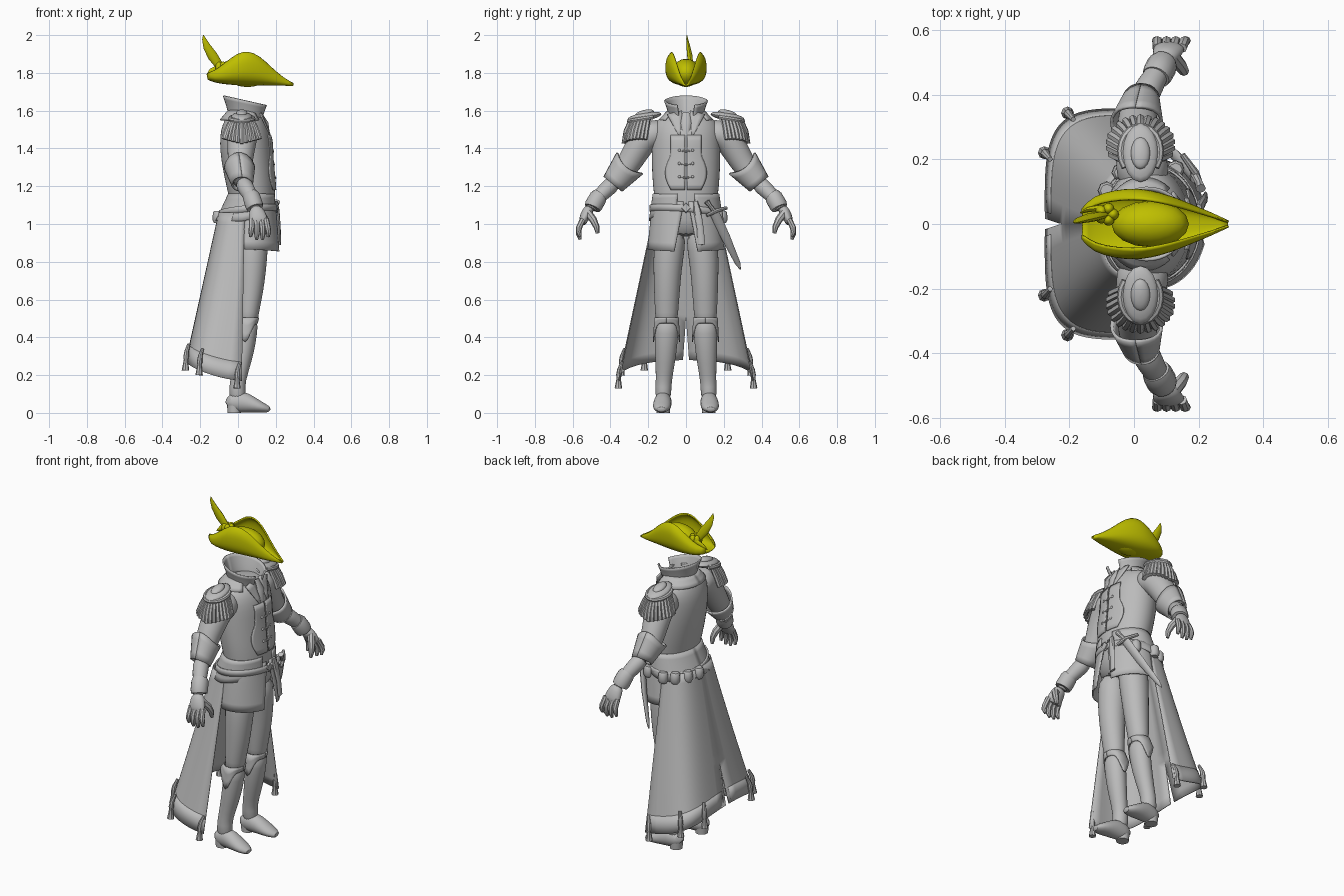
import bpy, bmesh, math
from math import sin, cos, pi, radians
from mathutils import Vector

if "Cube" in bpy.data.objects:
    bpy.data.objects.remove(bpy.data.objects["Cube"], do_unlink=True)

def material(name, colour):
    m = bpy.data.materials.new(name)
    m.use_nodes = True
    m.diffuse_color = colour
    m.node_tree.nodes["Principled BSDF"].inputs["Base Color"].default_value = colour
    return m

GREY = material("plain grey", (0.5, 0.5, 0.5, 1))
YELLOW = material("olive yellow", (0.52, 0.52, 0.0, 1))
made = []

def build(name, rings, closed, caps, mat, mirror, thick=0, smooth=0):
    """Skin a list of point rings into one object."""
    bm = bmesh.new()
    rows = [[bm.verts.new(p) for p in ring] for ring in rings]
    n = len(rows[0])
    for a, b in zip(rows, rows[1:]):
        for i in range(n if closed else n - 1):
            j = (i + 1) % n
            bm.faces.new((a[i], a[j], b[j], b[i]))
    if caps:
        bm.faces.new(rows[0])
        bm.faces.new(rows[-1])
    bmesh.ops.recalc_face_normals(bm, faces=bm.faces)
    mesh = bpy.data.meshes.new(name)
    bm.to_mesh(mesh)
    bm.free()
    mesh.materials.append(mat)
    ob = bpy.data.objects.new(name, mesh)
    bpy.context.scene.collection.objects.link(ob)
    made.append(ob)
    if smooth:
        ob.modifiers.new("Smooth", "SUBSURF").levels = smooth
        ob.modifiers["Smooth"].render_levels = smooth
    if thick:
        s = ob.modifiers.new("Thickness", "SOLIDIFY")
        s.thickness, s.offset = thick, 0
    if mirror:
        ob.modifiers.new("Mirror", "MIRROR").use_axis = (False, True, False)

def tube(name, path, ref=(1, 0, 0), n=16, mat=GREY, mirror=True, smooth=0):
    """Path items: x, y, z, side radius, radius towards ref."""
    pts = [Vector(p[:3]) for p in path]
    rings = []
    for i, p in enumerate(path):
        t = (pts[min(i + 1, len(pts) - 1)] - pts[max(i - 1, 0)]).normalized()
        side = t.cross(Vector(ref)).normalized()
        up = side.cross(t)
        rings.append([pts[i] + side * p[3] * cos(2 * pi * k / n) + up * p[-1] * sin(2 * pi * k / n)
                      for k in range(n)])
    build(name, rings, True, True, mat, mirror, 0, smooth)

def sheet(name, f, nu, nv, thick=0.008, mat=GREY, mirror=True):
    rings = [[f(u / nu, v / nv) for u in range(nu + 1)] for v in range(nv + 1)]
    build(name, rings, False, False, mat, mirror, thick)

def ball(name, centre, r, mat=GREY, mirror=True, droop=0):
    x, y, z = centre
    rings = [[(x + r[0] * sin(a) * cos(b), y + r[1] * sin(a) * sin(b), z + r[2] * cos(a) - droop * sin(a) * sin(b))
              for b in [2 * pi * k / 16 for k in range(16)]]
             for a in [0.08 + (pi - 0.16) * i / 10 for i in range(11)]]
    build(name, rings, True, True, mat, mirror)

def mix(a, b, t):
    return a + (b - a) * t

def power(value, p):
    return math.copysign(abs(value) ** p, value)

# Torso: z, centre x, depth, half width
TORSO = [(0.93, .07, .10, .15), (1.03, .075, .115, .165), (1.11, .08, .12, .163), (1.2, .068, .128, .178),
         (1.35, .045, .137, .184), (1.44, .04, .138, .183), (1.51, .033, .126, .18),
         (1.56, .03, .10, .15), (1.585, .03, .075, .085)]
tube("coat_body", [(c, 0, z, w, d) for z, c, d, w in TORSO], n=24, mirror=False, smooth=1)

def torso_at(z):
    for a, b in zip(TORSO, TORSO[1:]):
        if a[0] <= z <= b[0]:
            t = (z - a[0]) / (b[0] - a[0])
            return [mix(p, q, t) for p, q in zip(a, b)]

def front_panel(u, v):
    z = mix(1.18, 1.47, v)
    _, c, d, w = torso_at(z)
    y = mix(0.006, 0.08 + 0.03 * sin(pi * min(v * 1.6, 1)), u)
    return (c + (d + 0.003) * math.sqrt(1 - (y / w) ** 2), y, z)
sheet("coat_front_panel", front_panel, 8, 10, 0.006)

# Chest fastenings
for z in (1.25, 1.32, 1.39):
    _, c, d, w = torso_at(z)
    tube("coat_fastening", [(c + d, -.04, z, .004), (c + d + .006, 0, z - .006, .006), (c + d, .04, z, .004)],
         (0, 0, 1), 8, mirror=False)
    ball("coat_button", (c + d + .001, .035, z), (.008, .008, .008))

# Standing collar, its spread base and the lapels
def collar(u, v):
    a = mix(radians(24), pi, u)
    r = mix(.088, .118, v ** 1.3)
    z = mix(1.555 - .015 * cos(a), 1.653 - .026 * cos(a), v)
    return (.042 + r * cos(a), r * .95 * sin(a), z)
sheet("collar", collar, 16, 6)

def collar_base(u, v):
    a = mix(radians(50), pi, u)
    r = mix(.085, .13, v)
    return (.03 + r * .95 * cos(a), r * 1.1 * sin(a), mix(1.6, 1.55, v))
sheet("collar_base", collar_base, 14, 3)
sheet("lapel", lambda u, v: (mix(.12, .17, v), mix(.02, .1 - .07 * v, u) + .01 * v,
                             mix(1.6, 1.47, v) - .02 * u * (1 - v)), 3, 4)
tube("neck_cloth", [(.11, 0, 1.58, .03, .02), (.145, 0, 1.53, .032, .018), (.16, 0, 1.47, .018, .01)],
     n=10, mirror=False)

# Sleeves, forearms and cuffs
tube("sleeve", [(.03, .11, 1.47, .08), (.025, .18, 1.485, .083), (.02, .24, 1.43, .078),
                (.012, .29, 1.34, .068), (.01, .34, 1.265, .06), (.025, .39, 1.21, .052)], smooth=1)
tube("forearm", [(.02, .37, 1.23, .05), (.05, .43, 1.175, .043), (.08, .48, 1.125, .035),
                 (.095, .51, 1.07, .03)], smooth=1)

def cuff(u, v):
    a = 2 * pi * u
    t = Vector((.12, .62, -.76)).normalized()
    r = mix(.088, .06, v)
    p = Vector((.008, .315, 1.3)) + t * (mix(-.03 * cos(a) ** 2, .115, v))
    return p + Vector((0, .76, .62)) * r * cos(a) + Vector((1, 0, 0)) * r * .88 * sin(a)
sheet("sleeve_cuff", cuff, 24, 4, 0.01)
tube("wristband", [(.068, .455, 1.15, .043), (.073, .465, 1.14, .047), (.085, .488, 1.1, .048),
                   (.09, .495, 1.085, .044)])

# Hands
tube("palm", [(.092, .505, 1.09, .028, .03), (.1, .525, 1.06, .03, .044), (.108, .543, 1.025, .025, .05),
              (.112, .55, .995, .018, .047)], smooth=1)
for i in range(4):
    x = .073 + .025 * i
    drop = .014 if i in (0, 3) else 0
    tube("finger", [(x, .545, 1.025, .016), (x + .003 * i, .567, .98, .016),
                    (x - .004 + .006 * i, .568, .945 + drop, .014),
                    (x - .006 + .006 * i, .56, .918 + drop, .008)], n=8)
tube("thumb", [(.12, .52, 1.06, .022), (.145, .49, 1.02, .02), (.155, .474, .985, .016),
               (.155, .468, .95, .009)], n=8)

# Epaulettes with a sloping pad and hanging fringe
ball("epaulette_pad", (.02, .22, 1.568), (.055, .09, .022), droop=.014)
ball("epaulette_boss", (.02, .22, 1.586), (.03, .05, .018), droop=.01)
tube("epaulette_rim", [(.02 + .06 * sin(a), .225 + .076 * cos(a), 1.558 - .014 * cos(a), .013)
                       for a in [radians(-130 + 20 * k) for k in range(14)]], (0, 0, 1), 8)
for k in range(17):
    a = radians(-112 + 14 * k)
    s, c = sin(a), cos(a)
    tube("epaulette_fringe", [(.02 + .056 * s, .225 + .072 * c, 1.556 - .014 * c, .011),
                              (.02 + .08 * s, .238 + .08 * c, 1.5 - .01 * c, .013),
                              (.02 + .098 * s, .247 + .082 * c, 1.425 + .025 * abs(s), .012)], n=6)

# Long coat skirt: open at the front, split low at the back
def skirt(u, v, out=0):
    a = u * pi / 2
    z = mix(1.06, mix(.17, .28, u ** .7), v)
    square = mix(.7, .46, v)
    s, c = sin(a) ** square, max(cos(a), 0) ** square
    gap = .016 * max(0, (.5 - z) / .22)
    width, depth = mix(.168, .355, v) + out, mix(.135, .293, v) + out
    return (mix(.035, .02, v) - depth * s, max(width * c, gap), z)
sheet("coat_skirt", skirt, 32, 16, 0.006)
sheet("skirt_hem_band", lambda u, v: skirt(u * .995, mix(.89, .995, v), .002), 32, 2, 0.006)
for x, y, z in ((0, .352, .27), (-.2, .338, .34), (-.272, .215, .365)):
    tube("skirt_tassel", [(x + .012, y - .014, z, .008), (x, y, z - .04, .012), (x - .003, y + .003, z - .07, .015),
                          (x - .004, y + .004, z - .085, .011), (x - .006, y + .006, z - .14, .02)], n=8)

# Flared waist of the coat, and its short front flaps
def peplum(u, v):
    a = mix(radians(15), pi, u)
    low = mix(1.065, 1.015, min(1, u * 2))
    return (mix(.074, .042, v) + mix(.122, .158, v) * cos(a), mix(.172, .193, v) * sin(a), mix(1.16, low, v))
sheet("coat_peplum", peplum, 24, 5)

def flap(u, v):
    a = mix(radians(-12), radians(mix(86, 72, v)), u)
    return (mix(.07, .06, v) + mix(.125, .163, v) * sin(a), mix(.168, .2, v ** .7) * cos(a),
            mix(1.12, .855, v) + .012 * v * (1 - u))
sheet("coat_front_flap", flap, 14, 6)

# Belt, buckle, sash and pouches
def band(u, v):
    a = 2 * pi * u
    return (.054 + .15 * cos(a), .187 * sin(a), mix(1.05, 1.085, v) - .015 * sin(a) + .015 * cos(a))
sheet("belt", band, 32, 2, 0.01, mirror=False)
tube("buckle", [(.2, 0, 1.085, .028), (.212, 0, 1.085, .024)], (0, 0, 1), 4, mirror=False)
tube("sash_tail", [(.2, .05, 1.12, .012, .01), (.208, .06, 1.07, .02, .012), (.217, .075, .98, .018, .009),
                   (.222, .082, .89, .02, .007)], n=8, mirror=False)
for deg in (60, 102, 125, 148, 171):
    a = radians(deg)
    x, y = .05 + .158 * cos(a), .195 * sin(a)
    tube("belt_pouch", [(x, y, 1.07, .02), (x, y, 1.06, .027), (x, y, 1.02, .029), (x, y, 1.005, .02)],
         n=8, mirror=False)

# Dagger on the left hip
tube("dagger_blade", [(.185, .15, 1.06, .026, .012), (.13, .21, .93, .024, .01), (.06, .275, .79, .014, .007),
                      (.045, .288, .76, .003)], n=8, mirror=False)
tube("dagger_guard", [(.15, .215, 1.085, .009), (.19, .16, 1.07, .012), (.21, .11, 1.045, .009)], n=8, mirror=False)
tube("dagger_grip", [(.188, .155, 1.06, .013), (.203, .125, 1.1, .012), (.207, .11, 1.12, .016)], n=8, mirror=False)

# Breeches, boots and feet
tube("breeches_leg", [(.075, .075, .98, .08, .09), (.077, .09, .86, .084, .082), (.074, .098, .76, .076, .077),
                      (.066, .101, .63, .069, .067), (.055, .103, .53, .062, .055), (.052, .103, .46, .058, .052)],
     smooth=1)
tube("boot_shaft", [(.053, .103, .5, .064, .058), (.046, .103, .43, .064, .057), (.034, .107, .33, .06, .054),
                    (.008, .114, .21, .046, .044), (-.006, .12, .14, .042, .041), (.0, .121, .06, .045, .05)],
     smooth=1)
tube("boot_foot", [(-.052, .12, .03, .022, .03), (-.035, .12, .052, .044, .052), (.02, .122, .062, .047, .062),
                   (.08, .126, .042, .05, .042), (.13, .129, .027, .047, .027), (.174, .131, .016, .022, .015)],
     (0, 0, 1), smooth=1)
tube("boot_heel", [(-.02, .121, 0, .035, .035), (-.02, .121, .04, .038, .038)])

def boot_cuff(u, v):
    a = 2 * pi * u
    z = mix(.505, .475 - .1 * sin(a) ** 6, v)
    r = mix(.062, .069, v)
    return (.052 + r * .93 * cos(a) - .014 * v, .103 + r * sin(a), z)
sheet("boot_cuff", boot_cuff, 32, 3, 0.006)

# Hat: upturned brim from stations of x, half width, base z, rise
BRIM = [(-.16, .045, 1.768, .03), (-.125, .085, 1.752, .055), (-.06, .102, 1.742, .115), (0, .108, 1.738, .165),
        (.05, .102, 1.737, .177), (.11, .086, 1.737, .155), (.18, .057, 1.737, .085), (.24, .032, 1.736, .035),
        (.292, .007, 1.735, .008)]
rings = []
for x, w, z, h in BRIM:
    angles = [radians(mix(-140, 140, k / 20)) for k in range(21)]
    low = power(cos(angles[0]), .75)
    rings.append([(x, w * power(sin(a), .75), z + h * (1 - power(cos(a), .75)) / (1 - low)) for a in angles])
build("hat_brim", rings, False, False, YELLOW, False, 0.008, 1)
ball("hat_crown", (.05, 0, 1.80), (.12, .072, .075), YELLOW, False)

# Feathers and rosette
tube("hat_feather", [(-.075, .03, 1.78, .008, .006), (-.1, .027, 1.84, .022, .012), (-.135, .02, 1.89, .027, .014),
                     (-.165, .012, 1.94, .02, .01), (-.18, .006, 1.98, .01, .005), (-.183, .004, 2.0, .002)],
     (0, 1, 0), 10, YELLOW, False)
tube("hat_small_feather", [(-.07, .05, 1.79, .008, .006), (-.1, .05, 1.83, .02, .01), (-.14, .045, 1.81, .015, .008),
                           (-.165, .035, 1.79, .003)], (0, 1, 0), 10, YELLOW, False)
for k in range(5):
    a = 2 * pi * k / 5
    ball("hat_rosette_petal", (-.085 + .02 * cos(a), .03 + .018 * sin(a), 1.83), (.018, .018, .03), YELLOW, False)

# Smooth shading with crisp edges
for ob in bpy.context.selected_objects:
    ob.select_set(False)
for ob in made:
    ob.select_set(True)
bpy.context.view_layer.objects.active = made[0]
bpy.ops.object.shade_smooth_by_angle(angle=radians(40))
